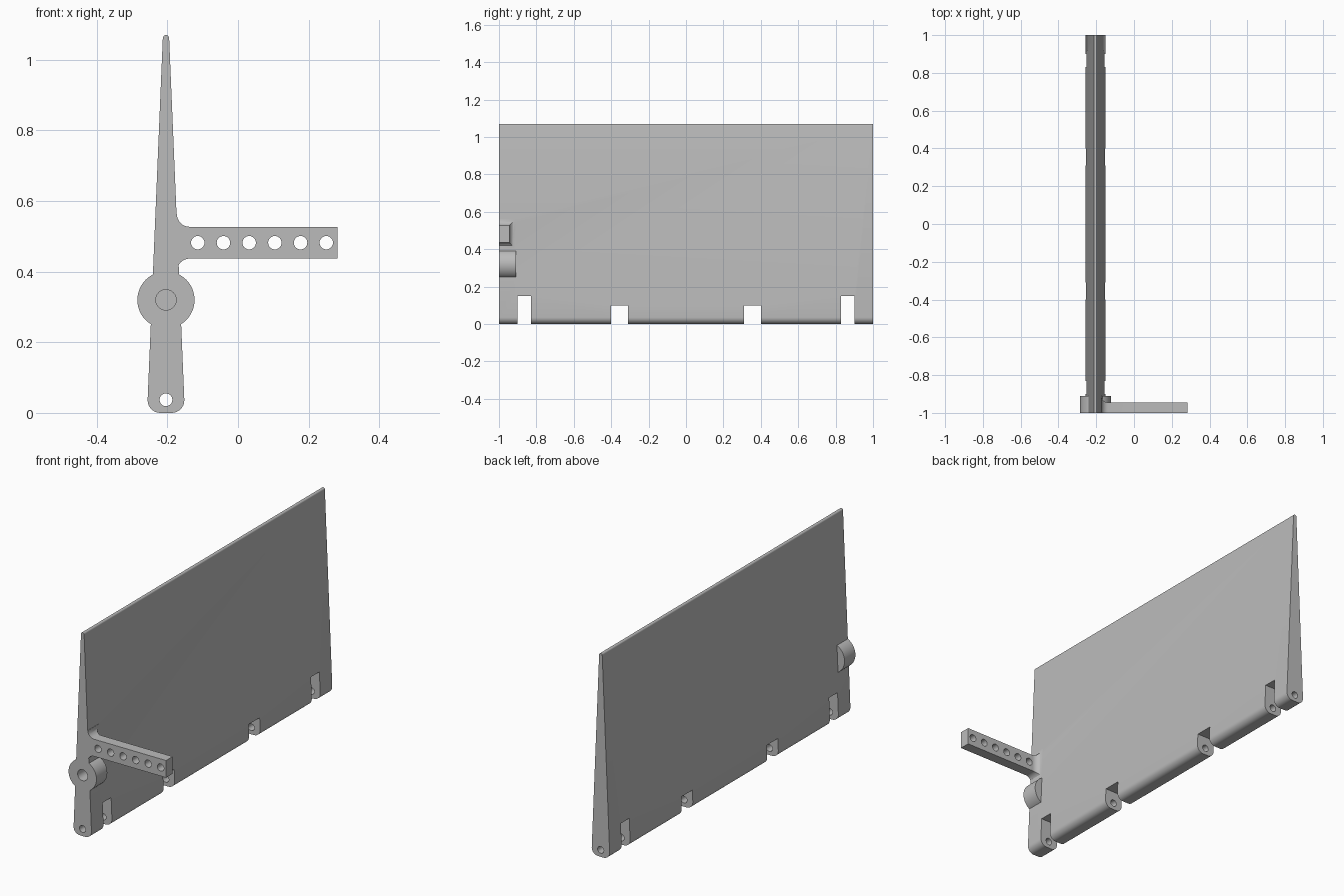
import bpy, bmesh
from math import sin, cos, pi, sqrt, radians

if "Cube" in bpy.data.objects:
    bpy.data.objects.remove(bpy.data.objects["Cube"])

grey = bpy.data.materials.new("plain grey")
grey.use_nodes = True
colour = (0.5, 0.5, 0.5, 1)
grey.diffuse_color = colour
grey.node_tree.nodes["Principled BSDF"].inputs["Base Color"].default_value = colour

CX = -0.204          # centre plane of the panel
FRONT, BACK = -1.0, 1.0


def loft(name, rings):
    """Skin a list of equal-length point rings and cap both ends."""
    bm = bmesh.new()
    rows = [[bm.verts.new(p) for p in ring] for ring in rings]
    for a, b in zip(rows, rows[1:]):
        for i in range(len(a)):
            j = (i + 1) % len(a)
            bm.faces.new((a[i], a[j], b[j], b[i]))
    bm.faces.new(rows[0])
    bm.faces.new(rows[-1])
    bmesh.ops.recalc_face_normals(bm, faces=bm.faces)
    mesh = bpy.data.meshes.new(name)
    bm.to_mesh(mesh)
    bm.free()
    mesh.materials.append(grey)
    ob = bpy.data.objects.new(name, mesh)
    bpy.context.collection.objects.link(ob)
    return ob


def extrude(name, profile, y0, y1):
    return loft(name, [[(x, y, z) for x, z in profile] for y in (y0, y1)])


def arc(x, z, r, start, end, n):
    steps = [radians(start + (end - start) * i / n) for i in range(n + 1)]
    return [(x + r * cos(t), z + r * sin(t)) for t in steps]


def cylinder(name, x, z, r, y0, y1, n=32):
    return extrude(name, arc(x, z, r, 0, 360, n)[:-1], y0, y1)


def boolean(target, other, operation):
    mod = target.modifiers.new(operation.lower(), "BOOLEAN")
    mod.operation = operation
    mod.solver = "EXACT"
    mod.object = other
    bpy.context.view_layer.objects.active = target
    bpy.ops.object.modifier_apply(modifier=mod.name)
    bpy.data.objects.remove(other)


# Tapered panel with a rounded foot and a thin rounded tip
half = arc(0.016, 0.036, 0.036, -90, 0, 8) + arc(0, 1.061, 0.009, 0, 80, 4)
profile = [(CX + x, z) for x, z in half] + [(CX - x, z) for x, z in reversed(half)]
panel = extrude("hinged_panel", profile, FRONT, BACK)

# Notches for the hinge knuckles along the foot
for centre, width, height in ((0.865, 0.07, 0.15), (0.355, 0.092, 0.10)):
    for side in (-1, 1):
        y = side * centre
        box = [(CX - 0.2, -0.1), (CX + 0.2, -0.1), (CX + 0.2, height), (CX - 0.2, height)]
        boolean(panel, extrude("notch", box, y - width / 2, y + width / 2), "DIFFERENCE")

# Pivot boss at the front end
boolean(panel, cylinder("boss", CX, 0.32, 0.081, FRONT, -0.91, 48), "UNION")

# Lever arm whose root flares into the panel
R, ROOT, TIP = 0.036, -0.173, 0.282
stations = [(CX, R), (ROOT, R)]
for i in range(1, 9):
    a = pi / 2 * i / 8
    stations.append((ROOT + R * (1 - cos(a)), R * (1 - sin(a))))
stations.append((TIP, 0))
arm = loft("arm", [[(x, FRONT, 0.437 - e), (x, -0.945 + e, 0.437 - e),
                    (x, -0.945 + e, 0.527 + e), (x, FRONT, 0.527 + e)]
                   for x, e in stations])
boolean(panel, arm, "UNION")

# Row of holes in the arm, blind pivot socket, and hinge pin bore
for i in range(6):
    boolean(panel, cylinder("arm_hole", -0.114 + 0.0728 * i, 0.482, 0.019, -1.1, -0.9),
            "DIFFERENCE")
boolean(panel, cylinder("socket", CX, 0.32, 0.029, -1.1, -0.93), "DIFFERENCE")
boolean(panel, cylinder("pin_bore", CX, 0.037, 0.018, -1.1, 1.1), "DIFFERENCE")

# Smooth round surfaces, keep crisp edges
bpy.ops.object.select_all(action="DESELECT")
panel.select_set(True)
bpy.context.view_layer.objects.active = panel
bpy.ops.object.shade_smooth_by_angle(angle=radians(30))
